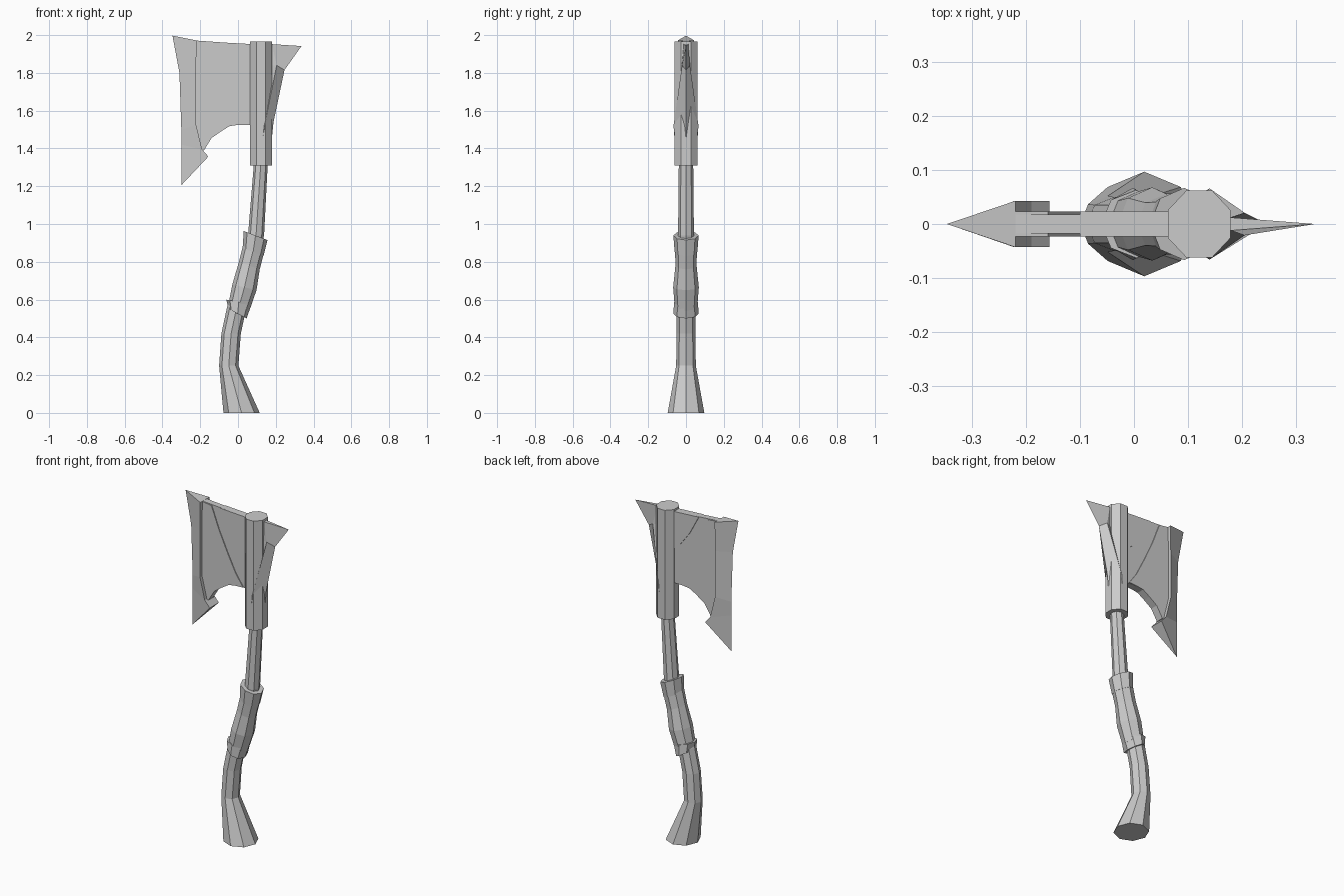
import bpy
import bmesh
from math import pi, cos, sin

cube = bpy.data.objects.get("Cube")
if cube:
    bpy.data.objects.remove(cube, do_unlink=True)

grey = bpy.data.materials.new("plain grey")
grey.use_nodes = True
grey.diffuse_color = (0.6, 0.6, 0.6, 1)
grey.node_tree.nodes["Principled BSDF"].inputs["Base Color"].default_value = (0.6, 0.6, 0.6, 1)


def loft(name, rings):
    """Skin a list of closed rings and cap both ends."""
    bm = bmesh.new()
    loops = [[bm.verts.new(p) for p in ring] for ring in rings]
    for a, b in zip(loops, loops[1:]):
        n = len(a)
        for i in range(n):
            j = (i + 1) % n
            bm.faces.new((a[i], a[j], b[j], b[i]))
    bm.faces.new(loops[0][::-1])
    bm.faces.new(loops[-1])
    bmesh.ops.recalc_face_normals(bm, faces=bm.faces[:])
    mesh = bpy.data.meshes.new(name)
    bm.to_mesh(mesh)
    bm.free()
    mesh.materials.append(grey)
    obj = bpy.data.objects.new(name, mesh)
    bpy.context.collection.objects.link(obj)
    return obj


def octagon(left, right, ry, turn=0.0):
    """Eight-sided ring spanning two (x, z) points, so it can tilt."""
    cx, cz = (left[0] + right[0]) / 2, (left[1] + right[1]) / 2
    hx, hz = (right[0] - left[0]) / 2, (right[1] - left[1]) / 2
    angles = [turn + k * pi / 4 for k in range(8)]
    return [(cx + hx * cos(a), ry * sin(a), cz + hz * cos(a)) for a in angles]


def plate(name, outline, half):
    """Flat plate from an (x, z) outline."""
    return loft(name, [[(x, y, z) for x, z in outline] for y in (-half, half)])


# Curved wooden handle with flared foot
shaft = [(-0.077, 0.115, 0, 0.097), (-0.1, 0.002, 0.25, 0.052),
         (-0.088, 0.015, 0.42, 0.05), (-0.058, 0.045, 0.56, 0.05),
         (0.0, 0.09, 0.75, 0.046), (0.053, 0.138, 0.94, 0.042),
         (0.085, 0.158, 1.33, 0.038)]
loft("handle", [octagon((l, z), (r, z), ry) for l, r, z, ry in shaft])

# Grip wrap with a collar at each end
loft("grip", [octagon(*s) for s in (
    ((-0.048, 0.59), (0.06, 0.54), 0.06),
    ((-0.03, 0.68), (0.098, 0.65), 0.068),
    ((0.005, 0.8), (0.115, 0.76), 0.056),
    ((0.027, 0.89), (0.138, 0.85), 0.058))])
loft("upper_collar", [octagon(*s) for s in (
    ((0.025, 0.873), (0.135, 0.83), 0.06),
    ((0.03, 0.963), (0.156, 0.915), 0.067))])
loft("lower_collar", [octagon(*s) for s in (
    ((-0.05, 0.55), (0.046, 0.5), 0.067),
    ((-0.062, 0.6), (0.07, 0.573), 0.063))])

# Socket around the top of the handle
loft("socket", [octagon((0.058, z), (0.184, z), 0.067, pi / 8) for z in (1.31, 1.965)])

# Rear spike: diamond sections (back, middle, half width, ridge, heights)
spike = [(0.09, 0.12, 0.054, 0.17, 1.36, 1.36),
         (0.1, 0.14, 0.066, 0.188, 1.52, 1.54),
         (0.14, 0.205, 0.021, 0.246, 1.84, 1.815),
         (0.14, 0.18, 0.012, 0.336, 1.952, 1.942)]
loft("rear_spike", [[(a, 0, z), (m, -w, z), (r, 0, zr), (m, w, z)]
                    for a, m, w, r, z, zr in spike])

# Blade web: thin core with raised plates either side of a curved groove
belly = [(0.0, 1.525), (-0.045, 1.518), (-0.09, 1.49), (-0.14, 1.455), (-0.18, 1.39)]
top_corner = (-0.235, 1.972)
low_corner = (-0.235, 1.4)
plate("blade_core", [(0.08, 1.95), (0.08, 1.525)] + belly + [low_corner, top_corner], 0.018)
inner_arc = [(-0.1, 1.962), (-0.04, 1.85), (0.02, 1.77), (0.08, 1.72)]
plate("blade_inner_plate", inner_arc + [(0.08, 1.952)], 0.023)
outer_arc = [(-0.16, 1.962), (-0.11, 1.83), (-0.05, 1.7), (0.0, 1.6), (0.05, 1.527)]
plate("blade_outer_plate", outer_arc + belly + [low_corner, top_corner], 0.023)

# Wedge-shaped cutting edge with a hooked lower end
edge = [((-0.347, 1.997), (-0.22, 1.972)), ((-0.31, 1.8), (-0.222, 1.8)),
        ((-0.3, 1.5), (-0.222, 1.525)), ((-0.3, 1.42), (-0.19, 1.395)),
        ((-0.3, 1.205), (-0.157, 1.357))]
loft("cutting_edge", [[(ox, 0, oz), (ix, -0.043, iz), (ix, 0.043, iz)]
                      for (ox, oz), (ix, iz) in edge])
